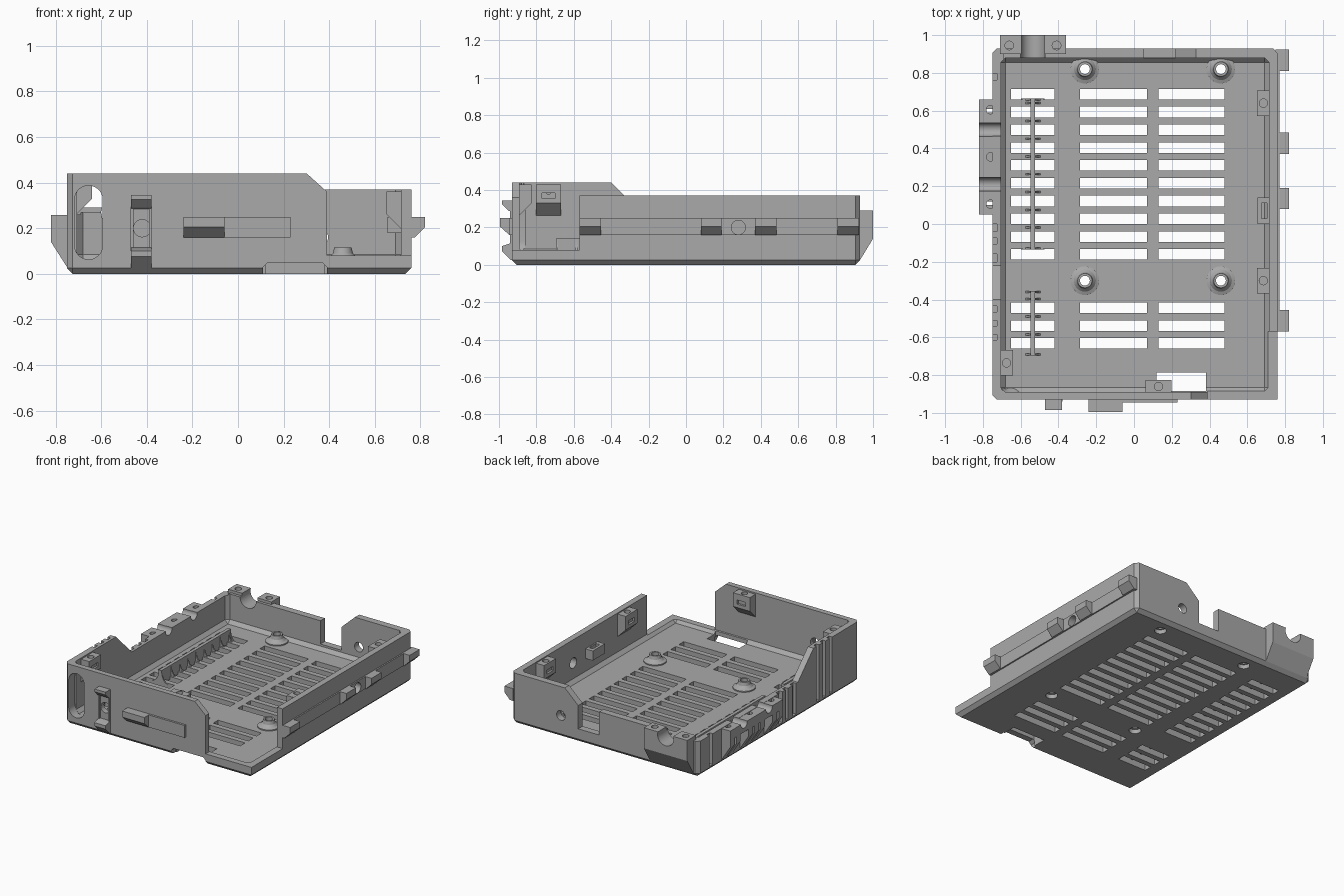
import bpy, bmesh, math
from mathutils import Matrix, Vector

cube = bpy.data.objects.get("Cube")
if cube:
    bpy.data.objects.remove(cube)

grey = bpy.data.materials.new("plain grey")
grey.use_nodes = True
grey.diffuse_color = (0.4, 0.4, 0.4, 1)
grey.node_tree.nodes["Principled BSDF"].inputs["Base Color"].default_value = (0.4, 0.4, 0.4, 1)


def finish(name, bm):
    bmesh.ops.recalc_face_normals(bm, faces=bm.faces)
    mesh = bpy.data.meshes.new(name)
    bm.to_mesh(mesh)
    bm.free()
    mesh.materials.append(grey)
    ob = bpy.data.objects.new(name, mesh)
    bpy.context.collection.objects.link(ob)
    return ob


def add_prism(bm, pts, axis, a, b):
    """Extrude a flat outline along an axis from a to b."""
    place = {"x": lambda p, t: (t, p[0], p[1]),
             "y": lambda p, t: (p[0], t, p[1]),
             "z": lambda p, t: (p[0], p[1], t)}[axis]
    lo = [bm.verts.new(place(p, a)) for p in pts]
    hi = [bm.verts.new(place(p, b)) for p in pts]
    bm.faces.new(lo)
    bm.faces.new(hi[::-1])
    for i in range(len(pts)):
        j = (i + 1) % len(pts)
        bm.faces.new((lo[i], lo[j], hi[j], hi[i]))


def prism(name, pts, axis, a, b):
    bm = bmesh.new()
    add_prism(bm, pts, axis, a, b)
    return finish(name, bm)


def rect(x0, x1, y0, y1):
    return [(x0, y0), (x1, y0), (x1, y1), (x0, y1)]


def disc(cx, cy, r, n=24):
    return [(cx + r * math.cos(math.tau * i / n), cy + r * math.sin(math.tau * i / n)) for i in range(n)]


def box(name, x0, x1, y0, y1, z0, z1):
    return prism(name, rect(x0, x1, y0, y1), "z", z0, z1)


def bevel(ob, width, keep):
    """Chamfer the edges whose two ends pass the rule."""
    bm = bmesh.new()
    bm.from_mesh(ob.data)
    edges = [e for e in bm.edges if keep(e.verts[0].co, e.verts[1].co)]
    bmesh.ops.bevel(bm, geom=edges, offset=width, segments=1, affect="EDGES")
    bm.to_mesh(ob.data)
    bm.free()
    return ob


def cut(ob, *cutters):
    for c in cutters:
        c.hide_render = True
        mod = ob.modifiers.new("cut", "BOOLEAN")
        mod.operation, mod.solver, mod.object = "DIFFERENCE", "EXACT", c
        bpy.context.view_layer.objects.active = ob
        bpy.ops.object.modifier_apply(modifier=mod.name)
        bpy.data.objects.remove(c)
    return ob


FLOOR, RIM = 0.06, 0.08

# Outer shell with chamfered bottom and corners, hollowed out
tray = box("tray", -.75, .76, -.93, .93, 0, .44)
bevel(tray, .025, lambda p, q: (p.z < .01 and q.z < .01)
      or (abs(p.z - q.z) > .1 and not (p.x > 0 and p.y < 0)))
hollow = box("hollow", -.705, .715, -.89, .88, FLOOR, .6)
bevel(hollow, .025, lambda p, q: (p.z < .1 and q.z < .1) or abs(p.z - q.z) > .1)
cut(tray, hollow)

# Wall heights and the open front corner
cut(tray,
    box("upper_cut", -.70, 1, -.88, 1, .37, .6),
    prism("back_step", [(.33, .372), (.22, .27), (-.9, .27), (-.9, .6), (.33, .6)], "y", .86, 1.1),
    prism("side_step", [(-.4, .44), (-.22, .26), (1.1, .26), (1.1, .6), (-.4, .6)], "x", -.9, -.69),
    prism("front_step", [(.30, .441), (.39, .36), (.39, RIM), (1, RIM), (1, .6), (.3, .6)], "y", -1.1, -.87),
    box("corner_cut", .5, 1, -1.1, -.57, RIM, .6))

# Vent slots in three columns
bm = bmesh.new()
rows = [.687 - .0942 * i for i in range(15) if i not in (10, 11)]
for y in rows:
    for x0, x1 in ((-.65, -.42), (-.285, .07), (.13, .48)):
        add_prism(bm, rect(x0, x1, y - .028, y + .028), "z", -.1, .2)
cut(tray, finish("vent_cutter", bm))

# Wall openings and screw holes
slot = [(-.655 + .062 * math.cos(a), (.325 if i < 13 else .125) + .062 * math.sin(a))
        for i, a in enumerate([math.pi * k / 12 for k in range(13)] + [math.pi + math.pi * k / 12 for k in range(13)])]
cut(tray,
    prism("oval_cutter", slot, "y", -1.1, -.86),
    prism("column_hole", disc(-.42, .2, .038), "y", -1.1, -.86),
    prism("back_hole", disc(.36, .16, .035), "y", .86, 1.1),
    prism("side_hole", disc(.28, .2, .038), "x", .7, 1),
    box("back_notch", .05, .22, .86, 1.1, .10, .6),
    box("floor_cutout", .12, .38, -.885, -.785, -.1, .2),
    prism("edge_notch", [(.11, -.1), (.39, -.1), (.39, .03), (.37, .05), (.13, .05), (.11, .03)], "y", -1.1, -.88))

# Vertical grip grooves outside the right wall
bm = bmesh.new()
for y, w in ((.78, .035), (-.02, .04), (-.09, .03), (-.18, .04), (-.45, .03), (-.525, .03), (-.6, .03)):
    add_prism(bm, rect(-.8, -.725, y - w / 2, y + w / 2), "z", .035, .6)
cut(tray, finish("groove_cutter", bm))

# Screw posts with countersunk bores
posts = [(x, y) for x in (-.26, .46) for y in (.82, -.3)]
bm = bmesh.new()
for x, y in posts:
    add_prism(bm, disc(x, y, .04), "z", -.1, .2)
cut(tray, finish("bore_cutter", bm))
profile = [(.026, .03), (.026, .115), (.038, .115), (.044, .09), (.058, .075), (.076, .068), (.076, .055), (.042, .055), (.042, .03)]
for x, y in posts:
    bm = bmesh.new()
    vs = [bm.verts.new((r, 0, z)) for r, z in profile]
    es = [bm.edges.new((vs[i], vs[(i + 1) % len(vs)])) for i in range(len(vs))]
    bmesh.ops.spin(bm, geom=vs + es, cent=(0, 0, 0), axis=(0, 0, 1), angle=math.tau, steps=32, use_duplicate=False)
    bmesh.ops.remove_doubles(bm, verts=bm.verts, dist=.0005)
    bmesh.ops.translate(bm, verts=bm.verts, vec=(x, y, 0))
    finish("screw_post", bm)

# Cable ribs with concave gussets on the bars between the vents
flare = [(.012 + .05 * (1 - math.sin(a)), FLOOR - .01 + .09 * (1 - math.cos(a)))
         for a in [math.pi / 2 * k / 6 for k in range(7)]]
gusset = [(-.535 + u, z) for u, z in flare] + [(-.535 - u, z) for u, z in flare[::-1]]
for y0, y1 in ((-.13, .66), (-.69, -.36)):
    box("cable_rib", -.547, -.523, y0, y1, .04, .14)
    for y in [y0, y1] + [r + .0471 for r in rows if y0 + .04 < r + .0471 < y1 - .02]:
        prism("rib_gusset", gusset, "y", y - .005, y + .005)

# Left rail and its four wedge tabs
rail = box("left_rail", .75, .77, -.57, .92, .16, .25)
cut(rail, prism("rail_hole", disc(.28, .2, .038), "x", .7, 1))
for y0, y1 in ((-.57, -.455), (.08, .19), (.37, .485), (.81, .925)):
    prism("rail_tab", [(.75, .16), (.775, .16), (.82, .205), (.82, .25), (.75, .25)], "y", y0, y1)

# Front latch bar, latch and clip column
box("latch_bar", -.24, .23, -.945, -.92, .16, .25)
prism("front_latch", [(-.92, .16), (-.945, .16), (-.995, .205), (-.995, .25), (-.92, .25)], "x", -.24, -.06)
prism("column_top", [(-.92, .28), (-.95, .29), (-.985, .325), (-.985, .345), (-.92, .345)], "x", -.47, -.38)
prism("column_bottom", [(-.92, .025), (-.935, .025), (-.985, .075), (-.985, .10), (-.94, .115), (-.92, .115)], "x", -.47, -.38)
for x in (-.465, -.385):
    box("column_edge", x - .006, x + .006, -.94, -.92, .1, .29)

# Back corner block with a round cable seat
block = prism("back_block", [(.9, .04), (.93, .025), (1, .14), (1, .29), (.9, .29)], "x", -.71, -.36)
seat = lambda: prism("seat_cutter", disc(-.535, .27, .065, 32), "y", .8, 1.1)
cut(block, seat(), *[prism("screw_cutter", disc(x, .945, .023), "z", .15, .4) for x in (-.66, -.41)])
cut(tray, seat())

# Right side ledge with cable seats, screw holes and slanted fins
ledge = box("side_ledge", -.82, -.715, .05, .66, .19, .258)
cut(ledge, *[prism("screw_cutter", disc(-.76, y, .022), "z", .1, .4) for y in (.605, .355, .105)])
for y in (.5, .21):
    for ob in (ledge, tray):
        cut(ob, prism("seat_cutter", disc(y, .255, .036), "x", -1, -.66))
for i in range(9):
    y = .05 + i * .07
    if i not in (2, 6):
        prism("ledge_fin", [(-.73, .03), (-.75, .03), (-.82, .14), (-.82, .2), (-.73, .2)], "y", y, y + .05)


# Snap blocks inside the walls, built facing +y and turned into place
def snap_block(x, y, top, turn):
    ob = prism("snap_block", [(0, top - .17), (.07, top - .10), (.07, top), (0, top)], "x", -.068, .068)
    cut(ob, prism("screw_cutter", disc(0, .035, .022), "z", top - .05, top + .1),
        box("snap_window", -.035, .035, .055, .2, top - .075, top - .045))
    ob.data.transform(Matrix.Translation((x, y, 0)) @ Matrix.Rotation(math.radians(turn), 4, "Z"))


snap_block(.72, .64, .362, 90)
snap_block(.72, -.3, .362, 90)
snap_block(.13, -.895, .43, 0)
snap_block(-.71, -.735, .43, -90)

# Small bracket on the inside of the left wall
bracket = box("wall_bracket", .655, .72, 0, .14, .18, .25)
cut(bracket, box("bracket_cutter", .675, .705, .03, .11, .1, .4))

# Crisp shading with smooth round parts
bpy.ops.object.select_all(action="DESELECT")
for ob in bpy.context.scene.objects:
    if ob.type == "MESH":
        ob.select_set(True)
        bpy.context.view_layer.objects.active = ob
bpy.ops.object.shade_smooth_by_angle(angle=math.radians(25))
